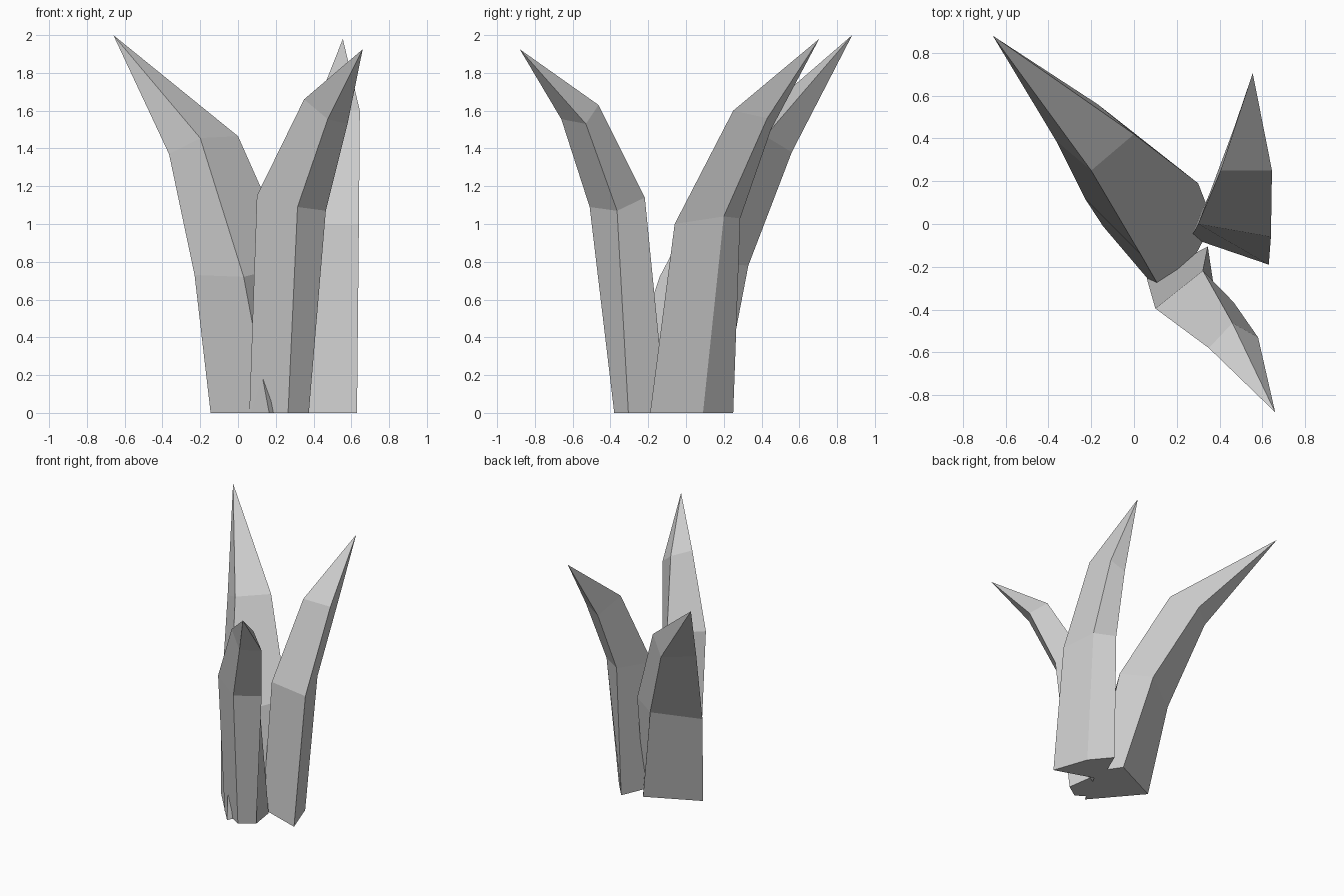
import bpy, bmesh


def blade(name, base, middle, upper, tip):
    """Four-sided blade lofted through three rings and closed to a point."""
    bm = bmesh.new()
    rings = [[bm.verts.new(p) for p in ring]
             for ring in ([(x, y, 0) for x, y in base], middle, upper)]
    point = bm.verts.new(tip)
    bm.faces.new(rings[0])
    for i in range(4):
        j = (i + 1) % 4
        for low, high in zip(rings, rings[1:]):
            bm.faces.new((low[i], low[j], high[j], high[i]))
        bm.faces.new((rings[-1][i], rings[-1][j], point))
    bmesh.ops.recalc_face_normals(bm, faces=bm.faces)
    mesh = bpy.data.meshes.new(name)
    bm.to_mesh(mesh)
    bm.free()
    bpy.context.collection.objects.link(bpy.data.objects.new(name, mesh))


# Wide blade leaning back and left
blade("back_left_blade",
      [(-0.145, -0.01), (0.165, -0.375), (0.37, 0.01), (0.255, 0.18)],
      [(-0.23, 0.12, 0.73), (0.03, -0.14, 0.72), (0.30, 0.19, 0.79), (0.087, 0.33, 0.78)],
      [(-0.365, 0.39, 1.37), (-0.20, 0.25, 1.455), (0.0, 0.42, 1.465), (-0.17, 0.56, 1.38)],
      (-0.66, 0.88, 2.0))

# Upright blade leaning back on the right
blade("back_right_blade",
      [(0.63, -0.19), (0.265, -0.065), (0.40, 0.25), (0.533, 0.09)],
      [(0.64, -0.06, 1.0), (0.30, 0.0, 1.0), (0.415, 0.287, 1.03), (0.565, 0.20, 1.04)],
      [(0.645, 0.25, 1.6), (0.405, 0.25, 1.6), (0.468, 0.45, 1.5), (0.588, 0.43, 1.56)],
      (0.555, 0.705, 1.98))

# Narrow blade leaning forward and right
blade("front_blade",
      [(0.06, -0.255), (0.265, -0.38), (0.375, -0.305), (0.345, -0.105)],
      [(0.10, -0.395, 1.15), (0.315, -0.51, 1.09), (0.465, -0.365, 1.07), (0.322, -0.218, 1.14)],
      [(0.35, -0.58, 1.66), (0.475, -0.66, 1.555), (0.58, -0.53, 1.53), (0.46, -0.463, 1.63)],
      (0.66, -0.88, 1.925))
